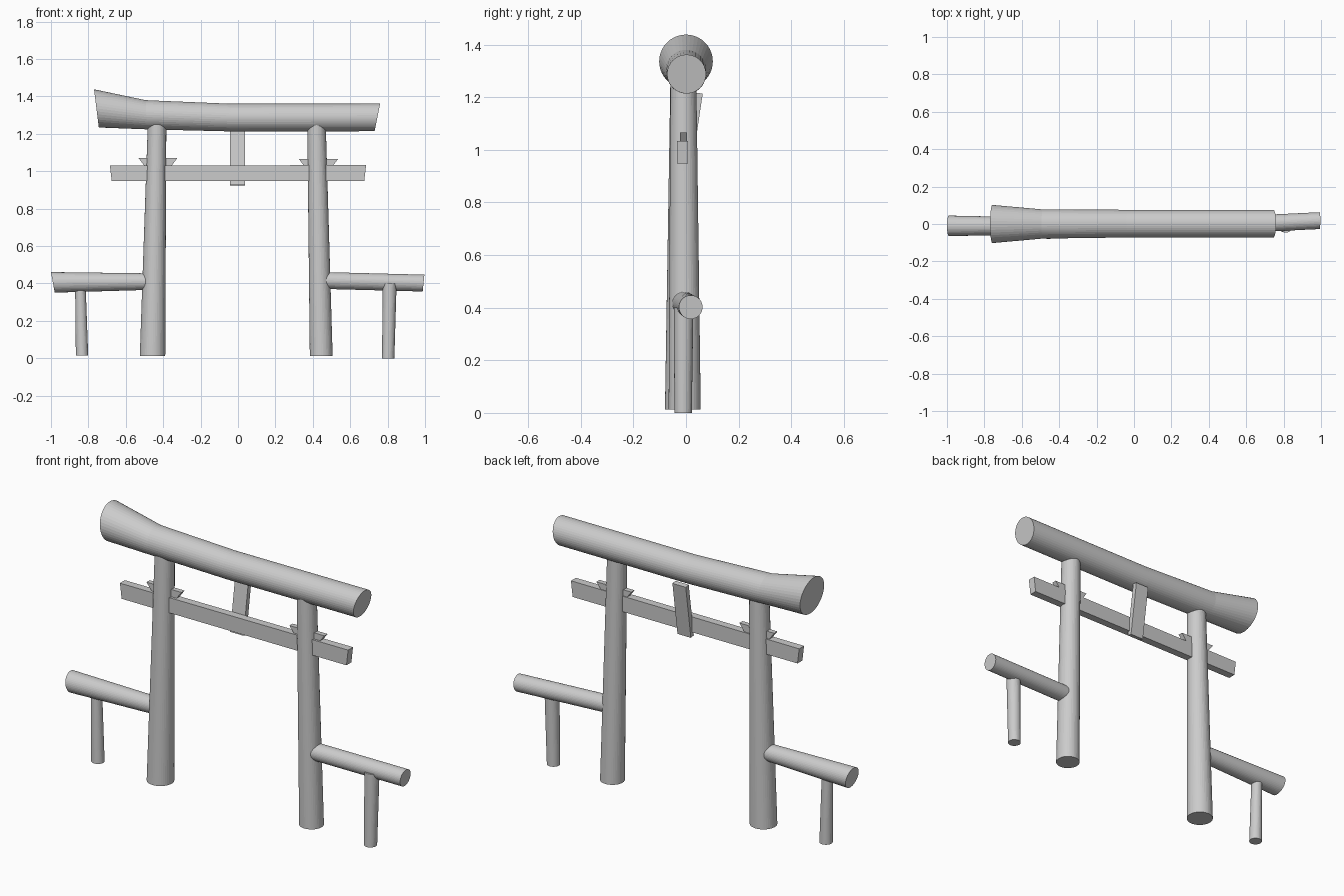
import bpy, bmesh
from math import cos, sin, pi, radians
from mathutils import Matrix, Vector

if "Cube" in bpy.data.objects:
    bpy.data.objects.remove(bpy.data.objects["Cube"])

SIDES = 40


def finish(name, bm):
    bmesh.ops.recalc_face_normals(bm, faces=bm.faces[:])
    mesh = bpy.data.meshes.new(name)
    bm.to_mesh(mesh)
    bm.free()
    obj = bpy.data.objects.new(name, mesh)
    bpy.context.collection.objects.link(obj)
    return obj


def log(name, rings, upright=False):
    """Loft round rings (x, y, z, radius, end slant) along x, or along z if upright."""
    bm = bmesh.new()
    loops = []
    for x, y, z, r, slant in rings:
        loop = []
        for i in range(SIDES):
            a = 2 * pi * i / SIDES
            u, v = r * cos(a), r * sin(a)
            co = (x + u, y + v, z) if upright else (x + slant * v, y + u, z + v)
            loop.append(bm.verts.new(co))
        loops.append(loop)
    for a, b in zip(loops, loops[1:]):
        for i in range(SIDES):
            j = (i + 1) % SIDES
            bm.faces.new((a[i], a[j], b[j], b[i]))
    bm.faces.new(loops[0])
    bm.faces.new(loops[-1])
    return finish(name, bm)


def plank(name, profile, y0, y1):
    """Extrude an x/z outline from y0 to y1."""
    bm = bmesh.new()
    face = bm.faces.new([bm.verts.new((x, y0, z)) for x, z in profile])
    ext = bmesh.ops.extrude_face_region(bm, geom=[face])["geom"]
    bmesh.ops.translate(bm, vec=(0, y1 - y0, 0),
                        verts=[g for g in ext if isinstance(g, bmesh.types.BMVert)])
    return finish(name, bm)


# Top log with a flared, upswept left end
log("top_beam", [(-0.757, 0, 1.336, 0.102, -0.125), (-0.49, 0, 1.302, 0.078, -0.05),
                 (-0.04, 0.002, 1.287, 0.074, 0), (0.745, 0.002, 1.288, 0.074, 0.2)])

# Leaning tapered pillars
log("left_pillar", [(-0.457, -0.012, 0.013, 0.068, 0), (-0.432, -0.01, 1.29, 0.049, 0)], True)
log("right_pillar", [(0.445, -0.005, 0.013, 0.061, 0), (0.419, -0.01, 1.29, 0.049, 0)], True)

# Tie beam and the wedges above it
plank("tie_beam", [(-0.675, 0.948), (0.675, 0.948), (0.685, 1.033), (-0.685, 1.03)], -0.034, 0.008)
for name, x, z in (("left_wedge", -0.428, 1.036), ("right_wedge", 0.43, 1.03)):
    plank(name, [(x - 0.075, z - 0.004), (x + 0.075, z - 0.004),
                 (x + 0.105, z + 0.036), (x - 0.105, z + 0.036)], -0.023, 0.004)

# Centre plaque, leaning back behind the tie beam
plaque = plank("centre_plaque", [(-0.043, -0.147), (0.037, -0.147), (0.037, 0.147), (-0.043, 0.147)],
               -0.013, 0.013)
plaque.data.transform(Matrix.Translation(Vector((0, 0.029, 1.07)))
                      @ Matrix.Rotation(radians(-8.5), 4, 'X'))

# Side rails running into the pillars
log("left_rail", [(-0.99, -0.01, 0.406, 0.055, -0.18), (-0.47, -0.01, 0.41, 0.044, 0)])
log("right_rail", [(0.455, -0.008, 0.416, 0.045, 0), (0.992, 0.018, 0.402, 0.045, 0.1)])

# Short posts under the rails
log("left_post", [(-0.834, -0.01, 0.015, 0.033, 0), (-0.843, -0.01, 0.40, 0.028, 0)], True)
log("right_post", [(0.803, -0.011, 0.0, 0.033, 0), (0.811, -0.009, 0.40, 0.037, 0)], True)
